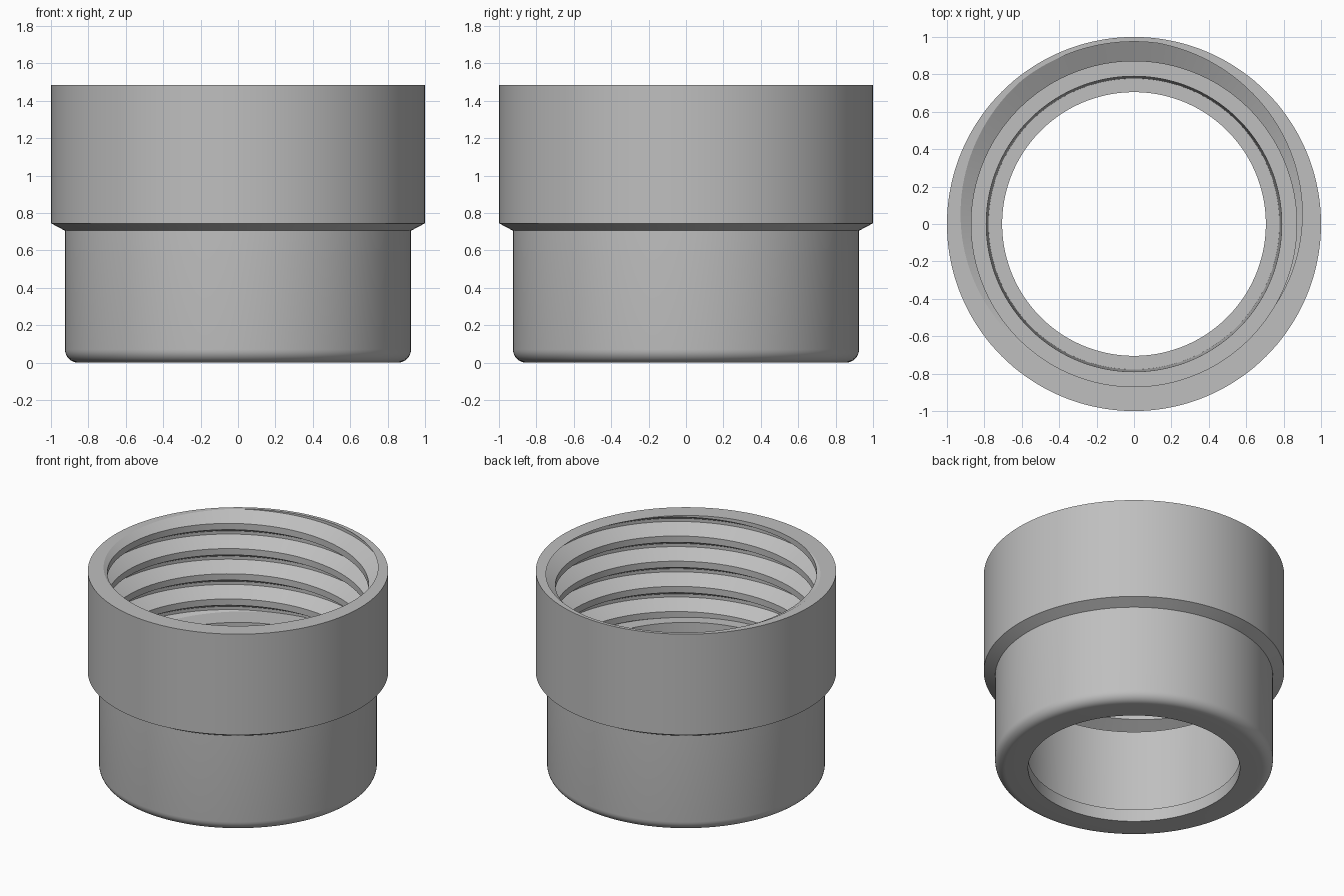
import bpy
import bmesh
from math import cos, sin, pi, radians

cube = bpy.data.objects.get("Cube")
if cube:
    bpy.data.objects.remove(cube, do_unlink=True)

SEGMENTS = 144
TOP, SHOULDER = 1.485, 0.737       # ends of the threaded bore
PITCH = 0.185
CREST, ROOT = 0.87, 0.975          # thread radii
START = radians(105)               # where a groove centre meets the rim

grey = bpy.data.materials.new("plain_grey")
grey.use_nodes = True
colour = (0.52, 0.52, 0.52, 1)
grey.diffuse_color = colour
grey.node_tree.nodes["Principled BSDF"].inputs["Base Color"].default_value = colour


def groove_centre(angle, turn):
    return TOP + PITCH * ((angle - START) / (2 * pi) + turn)


def thread_radius(angle, z):
    """Trapezoid thread: flat root, 60 degree flanks, flat crest."""
    u = (z - groove_centre(angle, 0)) / PITCH
    d = abs(u - round(u))
    t = min(max((d - 1 / 16) / (5 / 16), 0), 1)
    return ROOT + (CREST - ROOT) * t


def thread_profile(angle):
    """Thread section at one angle, clipped to the bore, from top to bottom."""
    points = [(thread_radius(angle, TOP), TOP)]
    for turn in range(2, -7, -1):
        for offset in (3 / 8, 1 / 16, -1 / 16, -3 / 8):
            z = groove_centre(angle, turn) + offset * PITCH
            z = min(max(z, SHOULDER), TOP)
            points.append((thread_radius(angle, z), z))
    points.append((thread_radius(angle, SHOULDER), SHOULDER))
    return points


# Outer wall: rounded foot, straight sleeve, chamfered collar
FILLET, SLEEVE = 0.07, 0.925
outside = [(SLEEVE - FILLET + FILLET * sin(a), FILLET - FILLET * cos(a))
           for a in (i * pi / 16 for i in range(9))]
outside += [(SLEEVE, 0.705), (1, 0.745), (1, TOP)]

# Inner wall below the thread: tapered socket and bottom lip
inside = [(0.79, SHOULDER), (0.778, 0.09), (0.705, 0.09), (0.705, 0)]

# Sweep the closed section around the axis
bm = bmesh.new()
columns = []
for i in range(SEGMENTS + 1):
    a = 2 * pi * i / SEGMENTS
    section = outside + thread_profile(a) + inside
    columns.append([bm.verts.new((r * cos(a), r * sin(a), z)) for r, z in section])
for left, right in zip(columns, columns[1:]):
    for j in range(len(left)):
        k = (j + 1) % len(left)
        bm.faces.new((left[j], right[j], right[k], left[k]))
bmesh.ops.remove_doubles(bm, verts=bm.verts, dist=0.00002)
bmesh.ops.recalc_face_normals(bm, faces=bm.faces)

mesh = bpy.data.meshes.new("threaded_collar")
bm.to_mesh(mesh)
bm.free()
mesh.materials.append(grey)
collar = bpy.data.objects.new("threaded_collar", mesh)
bpy.context.collection.objects.link(collar)
bpy.context.view_layer.objects.active = collar
collar.select_set(True)
bpy.ops.object.shade_smooth_by_angle(angle=radians(25))
